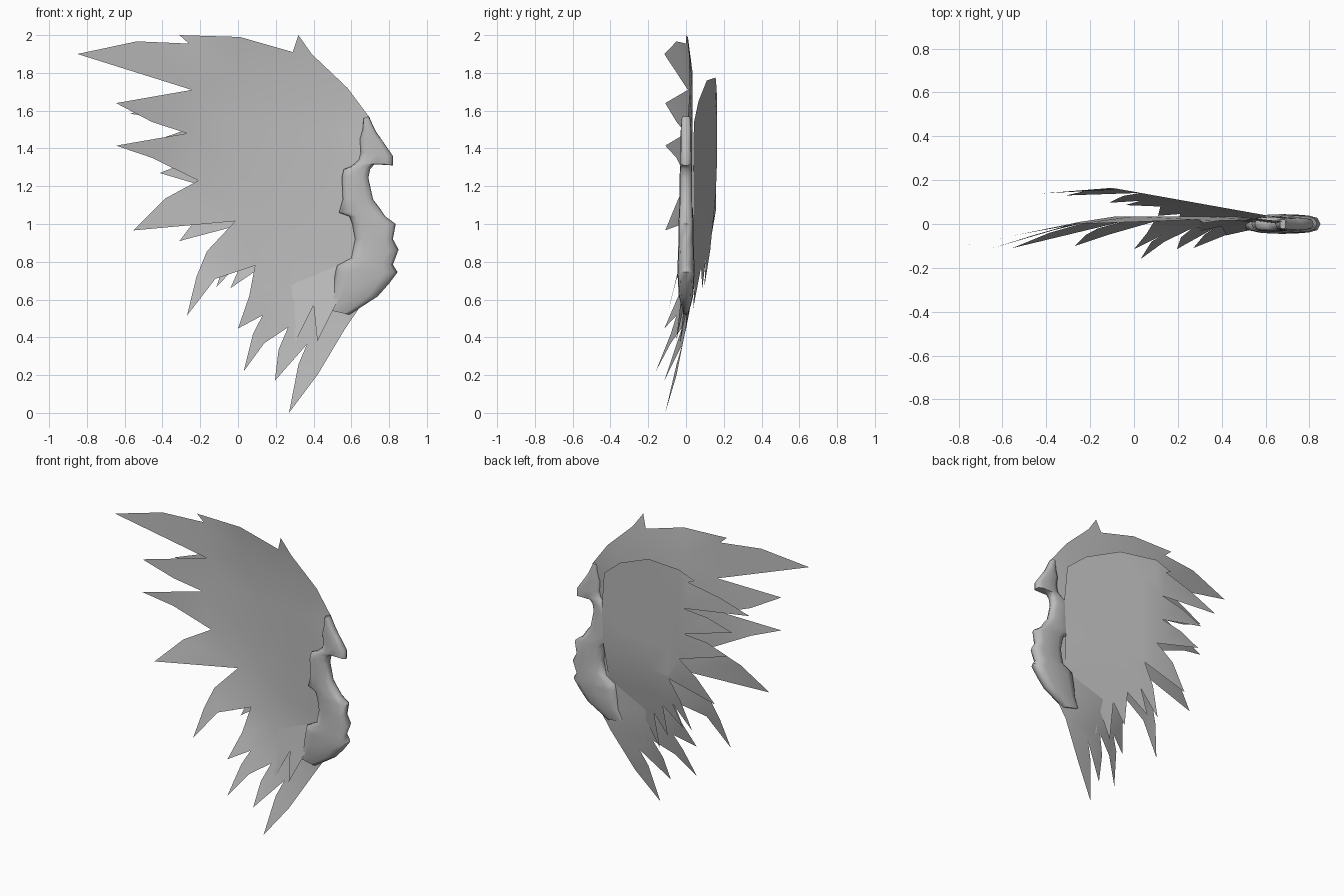
import bpy, bmesh, math
from mathutils import Vector
from mathutils.geometry import delaunay_2d_cdt

cube = bpy.data.objects.get("Cube")
if cube:
    bpy.data.objects.remove(cube, do_unlink=True)

grey = bpy.data.materials.new("mid grey")
grey.use_nodes = True
COLOUR = (0.5, 0.5, 0.5, 1)
grey.diffuse_color = COLOUR
bsdf = next(n for n in grey.node_tree.nodes if n.type == 'BSDF_PRINCIPLED')
bsdf.inputs["Base Color"].default_value = COLOUR
bsdf.inputs["Roughness"].default_value = 0.7


def finish(name, bm, angle):
    mesh = bpy.data.meshes.new(name)
    bm.to_mesh(mesh)
    bm.free()
    mesh.materials.append(grey)
    obj = bpy.data.objects.new(name, mesh)
    bpy.context.collection.objects.link(obj)
    bpy.ops.object.select_all(action='DESELECT')
    obj.select_set(True)
    bpy.context.view_layer.objects.active = obj
    bpy.ops.object.shade_smooth_by_angle(angle=math.radians(angle))
    return obj


def sheet(name, outline, core, facing):
    """Thin curved sheet: (x, z, y) outline filled through a few core points."""
    pts = outline + core
    loop = list(range(len(outline)))
    verts, _, faces, orig, _, _ = delaunay_2d_cdt(
        [Vector(p[:2]) for p in pts], [], [loop], 1, 1e-5)
    bm = bmesh.new()
    vs = [bm.verts.new((v.x, pts[o[0]][2] if o else 0.0, v.y))
          for v, o in zip(verts, orig)]
    for f in faces:
        bm.faces.new([vs[i] for i in f])
    bmesh.ops.delete(bm, geom=[v for v in bm.verts if not v.link_faces], context='VERTS')
    bm.normal_update()
    flip = [f for f in bm.faces if f.normal.y * facing < 0]
    bmesh.ops.reverse_faces(bm, faces=flip)
    return finish(name, bm, 50)


# Front layer of long feathers, tips curling forward
front_outline = [
    (0.27, 0.0, -0.11), (0.42, 0.20, -0.05), (0.57, 0.45, 0.0), (0.645, 0.56, 0.0),
    (0.62, 0.85, 0.0), (0.64, 1.15, 0.0), (0.68, 1.45, 0.0), (0.70, 1.56, 0.01),
    (0.58, 1.72, 0.02), (0.39, 1.90, 0.015), (0.32, 2.0, 0.005), (0.29, 1.91, 0.02),
    (0.01, 1.99, 0.01), (-0.31, 2.0, 0.0), (-0.26, 1.955, 0.0), (-0.535, 1.967, -0.05),
    (-0.85, 1.90, -0.115), (-0.245, 1.71, 0.01),
    (-0.645, 1.64, -0.11), (-0.455, 1.54, -0.05), (-0.27, 1.48, 0.0),
    (-0.645, 1.415, -0.11), (-0.455, 1.35, -0.05), (-0.21, 1.23, 0.01),
    (-0.385, 1.135, -0.04), (-0.555, 0.966, -0.11), (-0.015, 1.015, 0.02),
    (-0.165, 0.855, -0.02), (-0.22, 0.72, -0.05), (-0.27, 0.515, -0.10),
    (-0.12, 0.71, -0.05), (0.09, 0.78, 0.01), (0.06, 0.62, -0.04), (0.0, 0.447, -0.115),
    (0.13, 0.516, -0.05), (0.08, 0.42, -0.08), (0.03, 0.22, -0.16),
    (0.14, 0.37, -0.08), (0.265, 0.453, -0.02), (0.215, 0.335, -0.06),
    (0.195, 0.17, -0.115), (0.365, 0.363, -0.02), (0.32, 0.257, -0.05)]
front_core = [(x, z, 0.035) for x, z in (
    (0.45, 1.5), (0.3, 1.7), (0.0, 1.8), (-0.08, 1.55), (0.15, 1.5),
    (0.35, 1.2), (0.0, 1.3), (0.15, 1.05), (0.35, 0.9), (0.25, 0.7))]
sheet("front_feather_layer", front_outline, front_core, -1)


# Back layer of shorter feathers, bowing away behind the front layer
def back_y(x, z):
    if x > -0.1:
        y = 0.165 - (x + 0.1) / 0.7 * 0.125
    else:
        y = 0.165 + (x + 0.1) * 0.08
    return y - max(0.0, 1.0 - z) * 0.2


back_outline = [
    (0.59, 1.536), (0.454, 1.65), (0.207, 1.76), (-0.055, 1.775), (-0.177, 1.73),
    (-0.13, 1.71), (-0.35, 1.66), (-0.57, 1.583), (-0.10, 1.524), (-0.27, 1.50),
    (-0.445, 1.44), (-0.10, 1.35), (-0.26, 1.33), (-0.415, 1.27), (-0.06, 1.165),
    (-0.19, 1.07), (-0.31, 0.91), (0.03, 1.0), (-0.05, 0.86), (-0.115, 0.665),
    (0.03, 0.82), (-0.04, 0.66), (0.12, 0.77), (0.11, 0.55), (0.21, 0.68),
    (0.2, 0.43), (0.3, 0.61), (0.3, 0.37), (0.4, 0.57), (0.42, 0.38),
    (0.53, 0.6), (0.58, 0.8), (0.6, 1.06), (0.61, 1.3)]
back_core = [(x, z) for x in (0.05, 0.2, 0.4) for z in (1.6, 1.4, 1.2, 1.02)]
back_core += [(-0.05, 1.65), (0.4, 0.8), (0.25, 0.85)]
sheet("back_feather_layer", [(x, z, back_y(x, z)) for x, z in back_outline],
      [(x, z, back_y(x, z)) for x, z in back_core], 1)

# Thick wavy root: rows of left x, left z, right x, right z, half thickness
rows = [
    (0.465, 0.548, 0.59, 0.52, 0.015), (0.50, 0.62, 0.74, 0.617, 0.038),
    (0.505, 0.68, 0.80, 0.685, 0.042), (0.515, 0.74, 0.845, 0.745, 0.045),
    (0.525, 0.78, 0.82, 0.785, 0.045), (0.60, 0.82, 0.85, 0.865, 0.042),
    (0.62, 0.92, 0.82, 0.92, 0.04), (0.605, 1.0, 0.835, 1.0, 0.04),
    (0.59, 1.04, 0.78, 1.04, 0.038), (0.535, 1.06, 0.75, 1.085, 0.036),
    (0.555, 1.13, 0.715, 1.13, 0.035), (0.55, 1.25, 0.69, 1.245, 0.034),
    (0.56, 1.29, 0.70, 1.29, 0.032), (0.60, 1.305, 0.725, 1.32, 0.03),
    (0.64, 1.34, 0.82, 1.31, 0.03), (0.65, 1.38, 0.82, 1.36, 0.03),
    (0.645, 1.45, 0.765, 1.44, 0.028), (0.66, 1.50, 0.73, 1.49, 0.028),
    (0.665, 1.56, 0.692, 1.57, 0.022)]
SIDES = 12
bm = bmesh.new()
rings = []
for xl, zl, xr, zr, half in rows:
    ring = []
    for i in range(SIDES):
        a = 2 * math.pi * i / SIDES
        c, s = math.cos(a), math.sin(a)
        t = 0.5 + 0.5 * math.copysign(abs(c) ** 0.8, c)
        y = half * math.copysign(abs(s) ** 0.6, s)
        ring.append(bm.verts.new((xl + (xr - xl) * t, y, zl + (zr - zl) * t)))
    rings.append(ring)
for low, high in zip(rings, rings[1:]):
    for i in range(SIDES):
        j = (i + 1) % SIDES
        bm.faces.new((low[i], low[j], high[j], high[i]))
bm.faces.new(rings[0][::-1])
bm.faces.new(rings[-1])
bmesh.ops.recalc_face_normals(bm, faces=bm.faces[:])
finish("feather_root", bm, 60)
